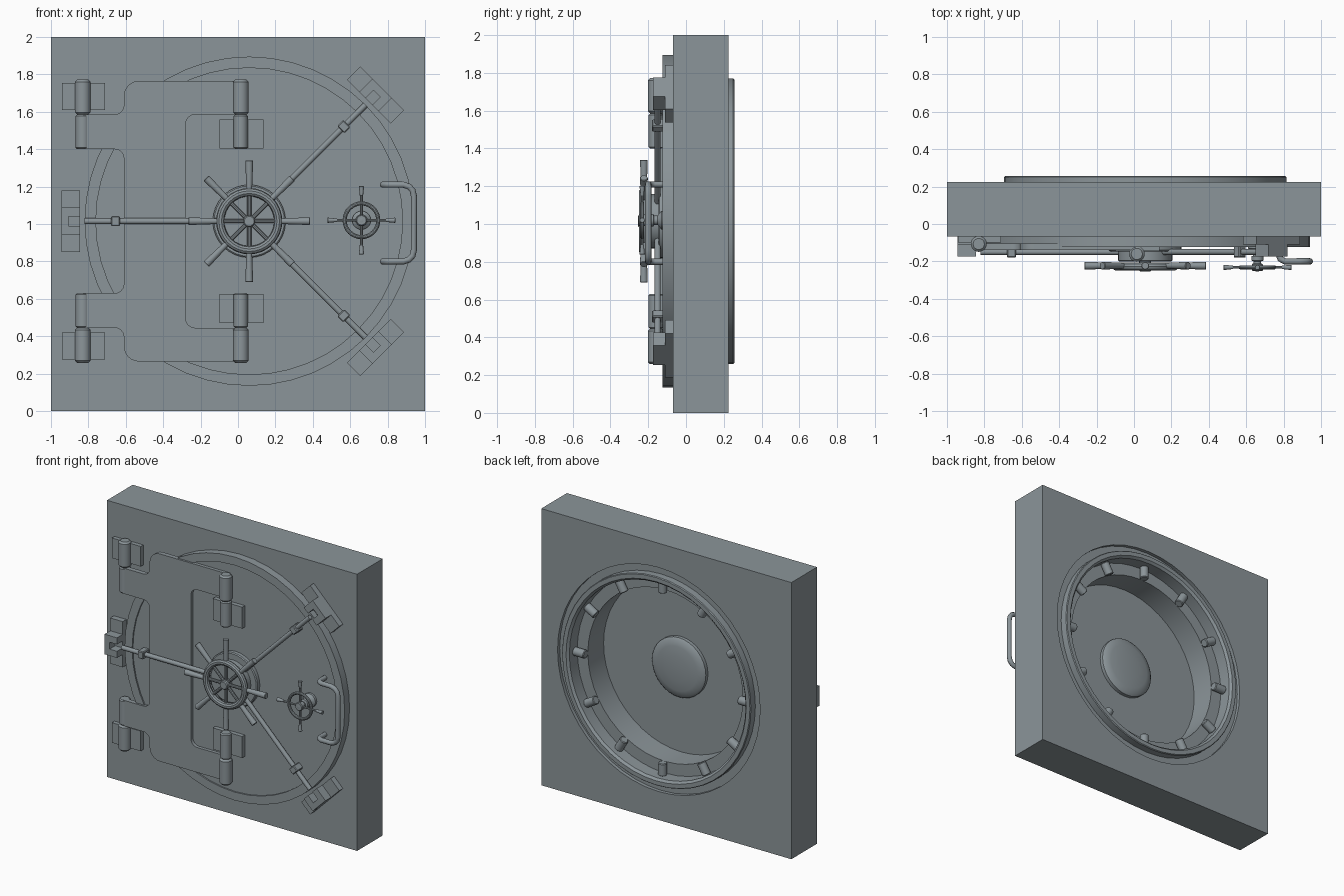
import bpy, bmesh, math
from mathutils import Matrix, Vector

if "Cube" in bpy.data.objects:
    bpy.data.objects.remove(bpy.data.objects["Cube"])

CX, CZ = 0.06, 1.015            # door axis
steel = bpy.data.materials.new("blue_grey_steel")
steel.diffuse_color = (0.26, 0.30, 0.32, 1)
steel.use_nodes = True
steel.node_tree.nodes["Principled BSDF"].inputs["Base Color"].default_value = steel.diffuse_color


def finish(bm, name, matrix=None, angle=35):
    bmesh.ops.remove_doubles(bm, verts=bm.verts, dist=1e-5)
    bmesh.ops.recalc_face_normals(bm, faces=bm.faces)
    me = bpy.data.meshes.new(name)
    if matrix:
        bm.transform(matrix)
    bm.to_mesh(me)
    bm.free()
    ob = bpy.data.objects.new(name, me)
    bpy.context.collection.objects.link(ob)
    me.materials.append(steel)
    select(ob)
    if angle:
        bpy.ops.object.shade_smooth_by_angle(angle=math.radians(angle))
    return ob


def select(ob):
    bpy.ops.object.select_all(action='DESELECT')
    ob.select_set(True)
    bpy.context.view_layer.objects.active = ob


def lathe(name, profile, origin, direction=(0, 1, 0), n=24, closed=False):
    """Spin (radius, height) points about an axis through origin."""
    bm = bmesh.new()
    rings = []
    for r, h in profile:
        rings.append([bm.verts.new((r * math.cos(2 * math.pi * i / n),
                                    r * math.sin(2 * math.pi * i / n), h)) for i in range(n)])
    pairs = list(zip(rings, rings[1:])) + ([(rings[-1], rings[0])] if closed else [])
    for a, b in pairs:
        for i in range(n):
            j = (i + 1) % n
            bm.faces.new((a[i], a[j], b[j], b[i]))
    rot = Vector(direction).to_track_quat('Z', 'Y').to_matrix().to_4x4()
    return finish(bm, name, Matrix.Translation(origin) @ rot)


def cylinder(name, p0, p1, r0, r1=None, bevel=0.0, n=16):
    r1 = r0 if r1 is None else r1
    d = Vector(p1) - Vector(p0)
    L, b = d.length, bevel
    prof = [(0, 0), (r0 - b, 0)] + ([(r0, b), (r1, L - b)] if b else []) + [(r1 - b, L), (0, L)]
    return lathe(name, prof, p0, d, n)


def torus(name, origin, R, r, n=32):
    prof = [(R + r * math.cos(k * math.pi / 5), r * math.sin(k * math.pi / 5)) for k in range(10)]
    return lathe(name, prof, origin, n=n, closed=True)


def boxes(name, specs, matrix=None, bevel=0.0):
    bm = bmesh.new()
    for x0, x1, y0, y1, z0, z1 in specs:
        m = Matrix.Translation(((x0 + x1) / 2, (y0 + y1) / 2, (z0 + z1) / 2)) @ \
            Matrix.Diagonal((x1 - x0, y1 - y0, z1 - z0, 1))
        bmesh.ops.create_cube(bm, size=1, matrix=m)
    if bevel:
        bmesh.ops.bevel(bm, geom=bm.edges[:], offset=bevel, segments=1, affect='EDGES')
    return finish(bm, name, matrix, angle=0)


def rounded(points):
    """Outline from (x, z, corner radius) points."""
    out = []
    for i, (x, z, r) in enumerate(points):
        p = Vector((x, z))
        if not r:
            out.append(p)
            continue
        a = (Vector(points[i - 1][:2]) - p).normalized()
        b = (Vector(points[(i + 1) % len(points)][:2]) - p).normalized()
        for k in range(7):
            t = k * math.pi / 12
            out.append(p + a * r * (1 - math.sin(t)) + b * r * (1 - math.cos(t)))
    return out


# Wall slab with the round opening
wall = boxes("wall", [(-1, 1, -0.068, 0.225, 0, 2)])
cutter = cylinder("opening_cutter", (CX, -0.5, CZ), (CX, 0.5, CZ), 0.81, n=48)
cutter.hide_render = True
mod = wall.modifiers.new("opening", 'BOOLEAN')
mod.operation, mod.object, mod.solver = 'DIFFERENCE', cutter, 'EXACT'
select(wall)
bpy.ops.object.modifier_apply(modifier="opening")
bpy.data.objects.remove(cutter)

# Round door: front rim, stepped plug, bolt tray and deep rear pit
lathe("door", [(0, -.114), (.82, -.114), (.82, -.124), (.88, -.124), (.88, -.066), (.81, -.066),
               (.81, .2), (.755, .2), (.755, .25), (.75, .256), (.72, .256), (.705, .24),
               (.705, .15), (.62, .15), (.62, -.03), (0, -.03)], (CX, 0, CZ), n=48)
lathe("rear_boss", [(0, -.04), (.215, -.04), (.215, -.005), (.20, .008), (.16, .017),
                    (.09, .024), (0, .027)], (CX, 0, CZ), n=32)

# Locking bolts around the rear tray
for i in range(12):
    a = i * math.pi / 6
    d = Vector((math.cos(a), 0, math.sin(a)))
    c = Vector((CX, .18, CZ))
    cylinder("locking_bolt", c + d * .615, c + d * .705, .03, bevel=.005)

# Hinge bracket plate
half = [(0.015, .57, 0), (0.015, .75, 0), (-.61, .75, .08), (-.61, .57, .05),
        (-.83, .57, 0), (-.83, .385, 0), (-.61, .385, .05)]
outline = [(-.28, .57, .05)] + half
outline = outline + [(x, -z, r) for x, z, r in reversed(outline)]
bm = bmesh.new()
face = bm.faces.new([bm.verts.new((p.x, -.138, CZ + p.y)) for p in rounded(outline)])
ext = bmesh.ops.extrude_face_region(bm, geom=[face])
bmesh.ops.translate(bm, vec=(0, .034, 0), verts=[v for v in ext["geom"] if isinstance(v, bmesh.types.BMVert)])
finish(bm, "hinge_bracket", angle=30)

# Hinge knuckles and leaves, mirrored top and bottom
for s in (1, -1):
    def z(d):
        return CZ + s * d
    for x, y, side, leaf in ((-.83, -.107, "wall", (-.94, -.71, -.098, -.06, .595, .74)),
                             (.015, -.16, "door", (-.1, .135, -.145, -.11, .39, .545))):
        cylinder(side + "_hinge_outer", (x, y, z(.57)), (x, y, z(.757)), .042, bevel=.012, n=20)
        cylinder(side + "_hinge_inner", (x, y, z(.385)), (x, y, z(.57)), .038, bevel=.008, n=20)
        zs = sorted((z(leaf[4]), z(leaf[5])))
        boxes(side + "_hinge_leaf", [leaf[:4] + tuple(zs)])

# Three locking rods with collars and wall clamps
for deg in (180, 45, -45):
    M = Matrix.Translation((CX, 0, CZ)) @ Matrix.Rotation(-math.radians(deg), 4, 'Y')
    cylinder("locking_rod", M @ Vector((.1, -.15, 0)), M @ Vector((.88, -.15, 0)), .016)
    boxes("rod_collar", [(.692, .738, -.18, -.11, -.027, .027)], M, bevel=.005)
    boxes("clamp_plate", [(.905, 1.005, -.11, -.06, -.165, .165)], M)
    boxes("clamp_block", [(.905, 1.005, -.175, -.1, .025, .0725),
                          (.905, 1.005, -.175, -.1, -.0725, -.025),
                          (.965, 1.005, -.175, -.1, -.025, .025)], M)

# Main hand wheel on its stepped hub
lathe("wheel_hub", [(0, -.1), (.195, -.1), (.195, -.14), (.188, -.146), (.145, -.146),
                    (.145, -.195), (.138, -.2), (0, -.2)], (CX, 0, CZ), n=32)
torus("wheel_ring", (CX, -.227, CZ), .155, .022)
cylinder("wheel_cap", (CX, -.19, CZ), (CX, -.255, CZ), .032, bevel=.006)
for i in range(8):
    a = i * math.pi / 4
    d = Vector((math.cos(a), 0, math.sin(a)))
    c = Vector((CX, -.223, CZ))
    cylinder("wheel_spoke", c, c + d * .16, .011, n=10)
    cylinder("wheel_grip", c + d * .155, c + d * .325, .015, .021, bevel=.003, n=14)

# Small hand wheel
c = Vector((.66, -.232, 1.02))
lathe("small_wheel_base", [(0, -.1), (.05, -.1), (.05, -.13), (.025, -.15), (.025, -.17),
                           (.033, -.172), (.033, -.195), (.02, -.2), (.02, -.25), (0, -.255)],
      (c.x, 0, c.z), n=20)
torus("small_wheel_ring", c, .09, .011)
cylinder("small_wheel_cap", c + Vector((0, .02, 0)), c + Vector((0, -.02, 0)), .03, bevel=.005)
for i in range(4):
    a = i * math.pi / 2
    d = Vector((math.cos(a), 0, math.sin(a)))
    cylinder("small_wheel_spoke", c, c + d * .14, .007, n=10)
    cylinder("small_wheel_grip", c + d * .13, c + d * .182, .009, .014, bevel=.002, n=12)

# Bent pull handle
arm = [(.775, -.1, .205), (.775, -.165, .205), (.783, -.187, .205), (.808, -.2, .205),
       (.885, -.2, .205), (.915, -.2, .195), (.933, -.2, .175), (.94, -.2, .145)]
path = arm + [(x, y, -h) for x, y, h in reversed(arm)]
cu = bpy.data.curves.new("pull_handle", 'CURVE')
cu.dimensions = '3D'
cu.bevel_depth, cu.bevel_resolution, cu.use_fill_caps = .017, 3, True
sp = cu.splines.new('POLY')
sp.points.add(len(path) - 1)
for p, (x, y, h) in zip(sp.points, path):
    p.co = (x, y, 1.005 + h, 1)
handle = bpy.data.objects.new("pull_handle", cu)
bpy.context.collection.objects.link(handle)
cu.materials.append(steel)
select(handle)
bpy.ops.object.convert(target='MESH')
bpy.ops.object.shade_smooth_by_angle(angle=math.radians(50))
